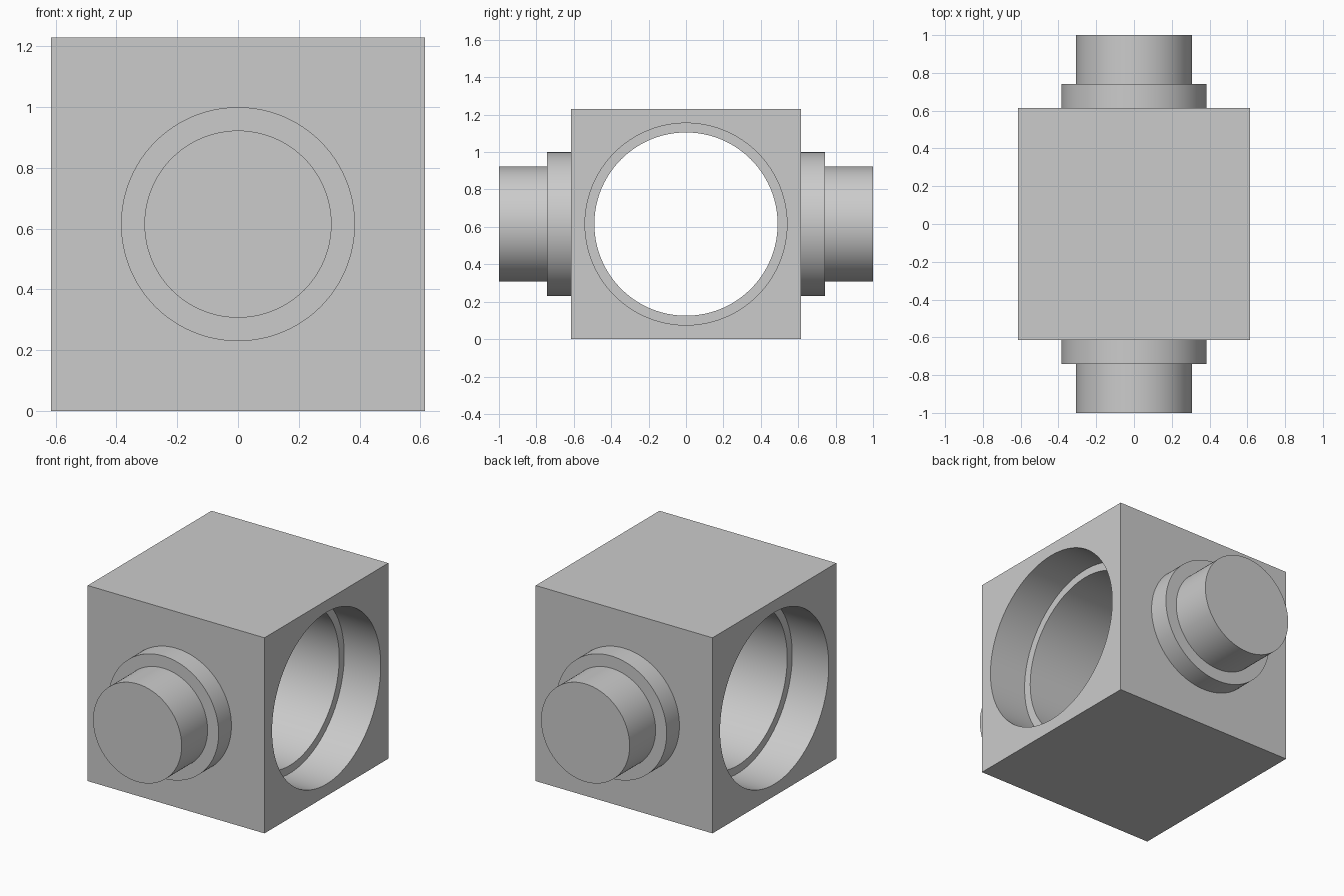
import bpy, bmesh, math
from mathutils import Matrix

if "Cube" in bpy.data.objects:
    bpy.data.objects.remove(bpy.data.objects["Cube"], do_unlink=True)

HALF = 0.615        # half the block's edge
SEGMENTS = 96

grey = bpy.data.materials.new("plain grey")
grey.use_nodes = True
colour = (0.6, 0.6, 0.6, 1)
grey.diffuse_color = colour
grey.node_tree.nodes["Principled BSDF"].inputs["Base Color"].default_value = colour


def add_object(name, bm):
    bmesh.ops.recalc_face_normals(bm, faces=bm.faces[:])
    mesh = bpy.data.meshes.new(name)
    bm.to_mesh(mesh)
    bm.free()
    mesh.materials.append(grey)
    obj = bpy.data.objects.new(name, mesh)
    bpy.context.collection.objects.link(obj)
    return obj


def turned(name, profile, spin):
    """Closed turned solid from (radius, distance) pairs, at block mid height."""
    bm = bmesh.new()
    rings = []
    for radius, dist in profile:
        angles = [2 * math.pi * i / SEGMENTS for i in range(SEGMENTS)]
        rings.append([bm.verts.new((radius * math.cos(a), radius * math.sin(a), dist))
                      for a in angles])
    for low, high in zip(rings, rings[1:]):
        for i in range(SEGMENTS):
            j = (i + 1) % SEGMENTS
            bm.faces.new((low[i], low[j], high[j], high[i]))
    bm.faces.new(rings[0])
    bm.faces.new(rings[-1])
    bm.transform(Matrix.Translation((0, 0, HALF)) @ spin)
    return add_object(name, bm)


def smooth(obj):
    bpy.ops.object.select_all(action="DESELECT")
    obj.select_set(True)
    bpy.context.view_layer.objects.active = obj
    bpy.ops.object.shade_smooth_by_angle(angle=math.radians(30))


# Cubic block
bm = bmesh.new()
bmesh.ops.create_cube(bm, size=2 * HALF, matrix=Matrix.Translation((0, 0, HALF)))
block = add_object("block", bm)

# Through bore along x, widened at both mouths
BORE, MOUTH, STEP = 0.49, 0.54, HALF - 0.254
cutter = turned("bore_cutter",
                [(MOUTH, -0.8), (MOUTH, -STEP), (BORE, -STEP),
                 (BORE, STEP), (MOUTH, STEP), (MOUTH, 0.8)],
                Matrix.Rotation(math.pi / 2, 4, "Y"))
cutter.hide_render = True
cut = block.modifiers.new("bore", "BOOLEAN")
cut.operation = "DIFFERENCE"
cut.solver = "EXACT"
cut.object = cutter
bpy.context.view_layer.objects.active = block
bpy.ops.object.modifier_apply(modifier=cut.name)
bpy.data.objects.remove(cutter, do_unlink=True)
smooth(block)

# Stepped shafts at front and back, seated slightly into the block
for name, turn in (("front_shaft", 1), ("back_shaft", -1)):
    shaft = turned(name,
                   [(0.385, HALF - 0.015), (0.385, 0.742), (0.308, 0.742), (0.308, 1)],
                   Matrix.Rotation(turn * math.pi / 2, 4, "X"))
    smooth(shaft)
